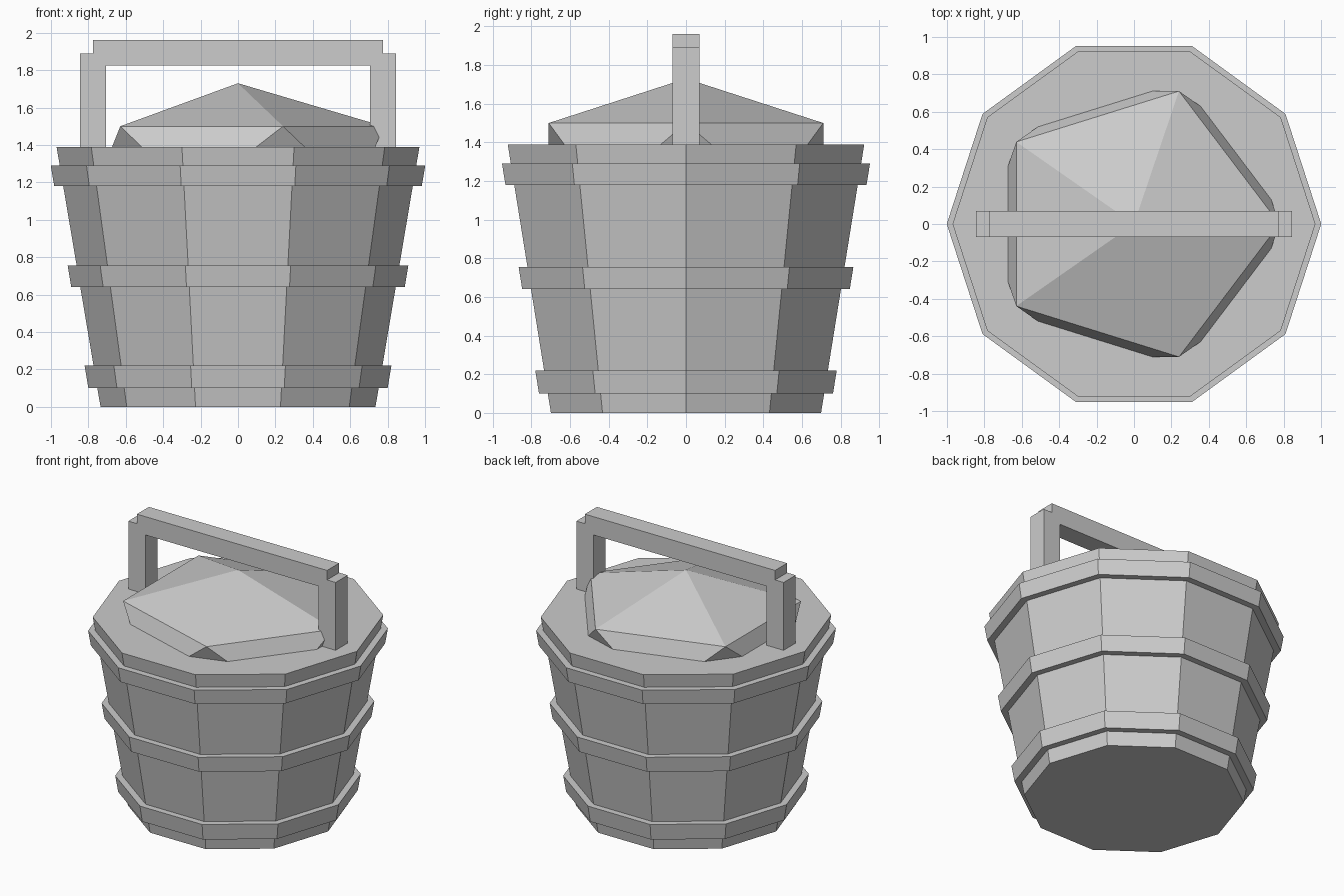
import bpy, bmesh, math

default = bpy.data.objects.get("Cube")
if default:
    bpy.data.objects.remove(default, do_unlink=True)

SIDES = 10
HEIGHT, BOTTOM_R, TOP_R = 1.39, 0.735, 0.97

grey = bpy.data.materials.new("plain grey")
grey.use_nodes = True
grey.diffuse_color = (0.604, 0.604, 0.604, 1)
grey.node_tree.nodes["Principled BSDF"].inputs["Base Color"].default_value = grey.diffuse_color


def finish(name, bm):
    bmesh.ops.recalc_face_normals(bm, faces=bm.faces)
    mesh = bpy.data.meshes.new(name)
    bm.to_mesh(mesh)
    bm.free()
    mesh.materials.append(grey)
    obj = bpy.data.objects.new(name, mesh)
    bpy.context.collection.objects.link(obj)
    return obj


def wall_radius(z):
    return BOTTOM_R + (TOP_R - BOTTOM_R) * z / HEIGHT


def ring(bm, radius, z):
    step = math.tau / SIDES
    return [bm.verts.new((radius * math.cos(i * step), radius * math.sin(i * step), z))
            for i in range(SIDES)]


def bridge(bm, a, b):
    for i in range(SIDES):
        j = (i + 1) % SIDES
        bm.faces.new((a[i], a[j], b[j], b[i]))


# Tapered ten-sided tub, closed at both ends
bm = bmesh.new()
low, high = ring(bm, BOTTOM_R, 0), ring(bm, TOP_R, HEIGHT)
bridge(bm, low, high)
bm.faces.new(low)
bm.faces.new(high)
finish("tub", bm)

# Hoops that follow the slope of the wall
for name, z0, z1 in (("lower_hoop", 0.10, 0.22),
                     ("middle_hoop", 0.64, 0.755),
                     ("upper_hoop", 1.18, 1.29)):
    bm = bmesh.new()
    loops = [ring(bm, wall_radius(z) + offset, z)
             for z, offset in ((z0, -0.02), (z0, 0.048), (z1, 0.048), (z1, -0.02))]
    for a, b in zip(loops, loops[1:] + loops[:1]):
        bridge(bm, a, b)
    finish(name, bm)

# Faceted mound rising out of the tub
bm = bmesh.new()
bmesh.ops.create_icosphere(bm, subdivisions=1, radius=1)
bmesh.ops.scale(bm, vec=(0.87, 0.835, 0.416), verts=bm.verts)
bmesh.ops.translate(bm, vec=(0, 0, 1.314), verts=bm.verts)
bmesh.ops.bisect_plane(bm, geom=bm.verts[:] + bm.edges[:] + bm.faces[:],
                       plane_co=(0, 0, HEIGHT - 0.02), plane_no=(0, 0, 1), clear_inner=True)
finish("mound", bm)

# Carrying handle: a mirrored outline extruded front to back
half = [(0.845, 1.37), (0.845, 1.89), (0.775, 1.89), (0.775, 1.96)]
inner = [(0.705, 1.825), (0.705, 1.37)]
outline = half + [(-x, z) for x, z in reversed(half)]
outline += [(-x, z) for x, z in reversed(inner)] + inner
bm = bmesh.new()
face = bm.faces.new([bm.verts.new((x, -0.07, z)) for x, z in outline])
result = bmesh.ops.extrude_face_region(bm, geom=[face], use_keep_orig=True)
moved = [v for v in result["geom"] if isinstance(v, bmesh.types.BMVert)]
bmesh.ops.translate(bm, vec=(0, 0.14, 0), verts=moved)
finish("handle", bm)
